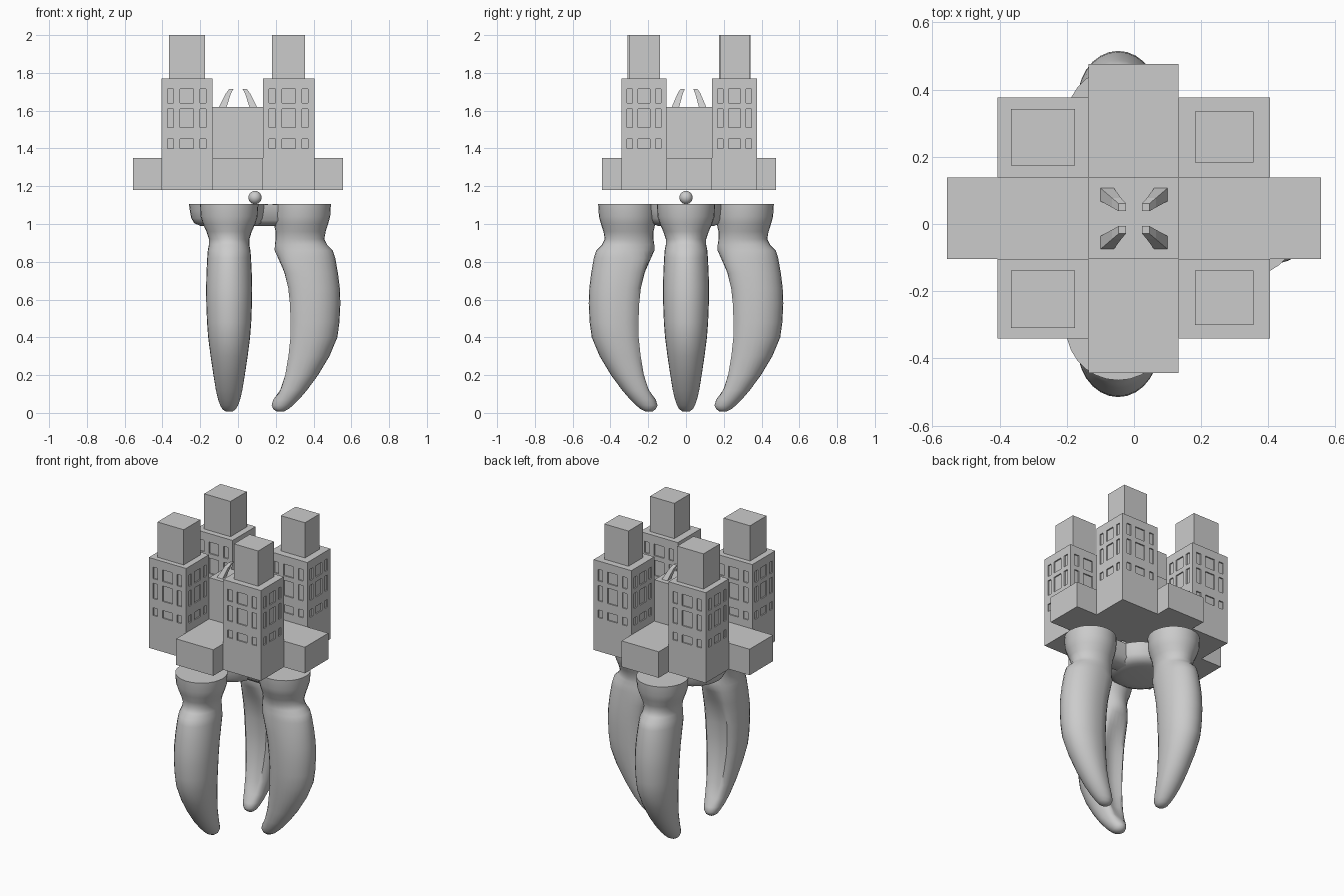
import bpy, bmesh, math
from mathutils import Vector

if "Cube" in bpy.data.objects:
    bpy.data.objects.remove(bpy.data.objects["Cube"])

def finish(bm, name, smooth=None):
    bmesh.ops.recalc_face_normals(bm, faces=bm.faces)
    me = bpy.data.meshes.new(name)
    bm.to_mesh(me)
    bm.free()
    ob = bpy.data.objects.new(name, me)
    bpy.context.collection.objects.link(ob)
    if smooth:
        bpy.ops.object.select_all(action='DESELECT')
        ob.select_set(True)
        bpy.context.view_layer.objects.active = ob
        bpy.ops.object.shade_smooth_by_angle(angle=math.radians(smooth))
    return ob

def add_loft(bm, rings):
    loops = [[bm.verts.new(p) for p in r] for r in rings]
    n = len(loops[0])
    for a, b in zip(loops, loops[1:]):
        for i in range(n):
            bm.faces.new((a[i], a[(i + 1) % n], b[(i + 1) % n], b[i]))
    bm.faces.new(loops[0])
    bm.faces.new(loops[-1])

def rect(x0, x1, y0, y1, z):
    return [(x0, y0, z), (x1, y0, z), (x1, y1, z), (x0, y1, z)]

def add_box(bm, x0, x1, y0, y1, z0, z1):
    add_loft(bm, [rect(x0, x1, y0, y1, z0), rect(x0, x1, y0, y1, z1)])

def box(name, *b):
    bm = bmesh.new()
    add_box(bm, *b)
    return finish(bm, name)

# central hall and four low wings
box("central_hall", -.136, .132, -.104, .138, 1.18, 1.62)
box("left_wing", -.556, -.136, -.104, .138, 1.18, 1.35)
box("right_wing", .132, .556, -.104, .138, 1.18, 1.35)
box("front_wing", -.136, .132, -.444, -.104, 1.18, 1.35)
box("back_wing", -.136, .132, .138, .476, 1.18, 1.35)

# corner towers with recessed windows on each side
COLS = [(.12, .24), (.37, .63), (.76, .88)]
ROWS = [(1.40, 1.45), (1.51, 1.61), (1.64, 1.715)]
D = .008

def tower(name, x0, x1, y0, y1, cap):
    ob = box(name, x0, x1, y0, y1, 1.18, 1.77)
    bm = bmesh.new()
    for a, b in COLS:
        xa, xb = x0 + a * (x1 - x0), x0 + b * (x1 - x0)
        ya, yb = y0 + a * (y1 - y0), y0 + b * (y1 - y0)
        for z0, z1 in ROWS:
            for y in (y0, y1):
                add_box(bm, xa, xb, y - D, y + D, z0, z1)
            for x in (x0, x1):
                add_box(bm, x - D, x + D, ya, yb, z0, z1)
    cut = finish(bm, name + "_window_cutter")
    m = ob.modifiers.new("windows", 'BOOLEAN')
    m.operation = 'DIFFERENCE'
    m.solver = 'EXACT'
    m.object = cut
    cut.hide_render = True
    cut.hide_set(True)
    box(name + "_top", *cap, 1.77, 2.0)

tower("front_left_tower", -.406, -.136, -.341, -.104, (-.366, -.176, -.309, -.138))
tower("front_right_tower", .132, .404, -.341, -.104, (.181, .356, -.300, -.138))
tower("back_left_tower", -.406, -.136, .138, .376, (-.366, -.176, .174, .342))
tower("back_right_tower", .132, .404, .138, .376, (.181, .356, .183, .335))

# four leaning roof spikes
bm = bmesh.new()
for sx in (-1, 1):
    for sy in (-1, 1):
        prof = [(.06, .10, .052, .091, 1.62), (.038, .065, .033, .061, 1.69),
                (.024, .046, .022, .045, 1.715)]
        add_loft(bm, [rect(sx * a, sx * b, .016 + sy * c, .016 + sy * d, z)
                      for a, b, c, d, z in prof])
finish(bm, "roof_spikes")

# joint ball
bm = bmesh.new()
bmesh.ops.create_uvsphere(bm, u_segments=20, v_segments=12, radius=.035)
bmesh.ops.translate(bm, verts=bm.verts, vec=(.09, 0, 1.14))
finish(bm, "joint_ball", 40)

# curved claw legs: height, inner edge, outer edge, half width, hollow of inner face
LEG = [
    (1.105, .155, .465, .155, 0), (1.04, .157, .461, .151, 0),
    (1.00, .163, .450, .138, 0), (.96, .172, .437, .120, 0),
    (.92, .172, .430, .107, 0), (.89, .168, .445, .107, 0),
    (.86, .167, .475, .113, 0), (.82, .175, .488, .116, .01),
    (.74, .196, .502, .120, .025), (.66, .214, .512, .122, .035),
    (.58, .223, .515, .121, .04), (.48, .228, .510, .117, .04),
    (.40, .228, .499, .111, .04), (.30, .220, .457, .098, .035),
    (.20, .207, .397, .083, .025), (.12, .186, .338, .070, .01),
    (.07, .160, .295, .058, 0), (.04, .151, .264, .047, 0),
    (.02, .160, .240, .036, 0), (.007, .178, .215, .018, 0)]
N = 28

def leg(name, cx, cy, angle):
    ca, sa = math.cos(angle), math.sin(angle)
    rings = []
    for z, a, b, w, hollow in LEG:
        ring = []
        for i in range(N):
            t = 2 * math.pi * i / N
            c, s = math.cos(t), math.sin(t)
            if hollow and c < 0:
                c = -abs(c) ** .75
            r = (a + b) / 2 + c * (b - a) / 2
            if c < 0:
                r += hollow * max(0, 1 - (s / .6) ** 2)
            q = s * w
            ring.append((cx + r * ca - q * sa, cy + r * sa + q * ca, z))
        rings.append(ring)
    bm = bmesh.new()
    add_loft(bm, rings)
    finish(bm, name, 50)

leg("right_leg", .027, 0, 0)
leg("front_leg", -.047, 0, -math.pi / 2)
leg("back_leg", -.047, 0, math.pi / 2)

# round hub joining the legs
bm = bmesh.new()
add_loft(bm, [[(-.05 + r * math.cos(2 * math.pi * i / 32), r * math.sin(2 * math.pi * i / 32), z)
               for i in range(32)]
              for r, z in [(.10, .985), (.15, .99), (.182, 1.005), (.197, 1.03),
                           (.205, 1.07), (.21, 1.105)]])
finish(bm, "leg_hub", 50)

# short bridge from hub to right leg
bm = bmesh.new()
add_loft(bm, [[(x, y, z) for y, z in [(-.09, 1.104), (-.08, 1.02), (-.04, .99),
                                      (.04, .99), (.08, 1.02), (.09, 1.104)]]
              for x in (.05, .26)])
finish(bm, "hub_bridge", 50)
